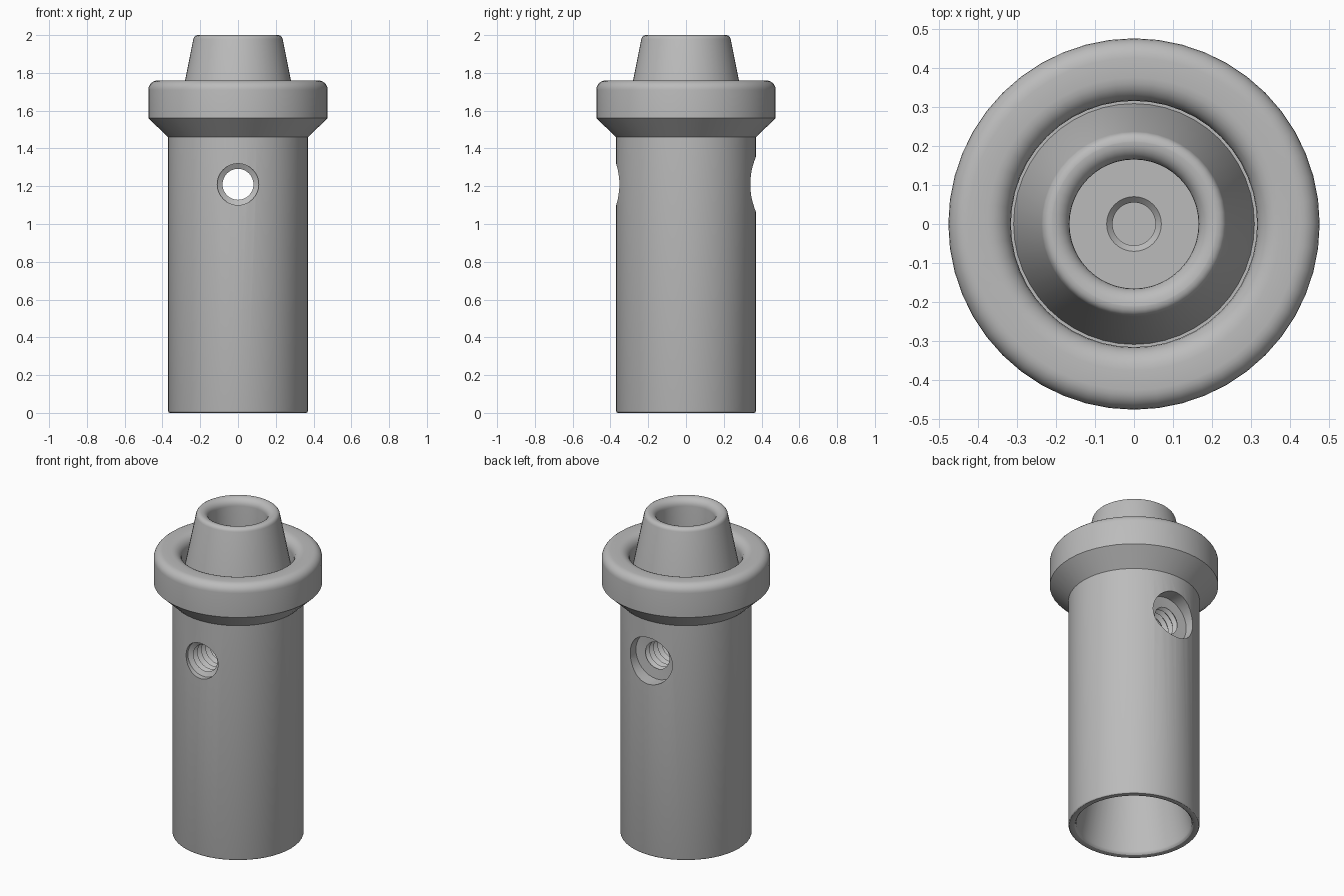
import bpy, bmesh
from math import pi, sin, cos, radians
from mathutils import Matrix

if "Cube" in bpy.data.objects:
    bpy.data.objects.remove(bpy.data.objects["Cube"], do_unlink=True)

metal = bpy.data.materials.new("grey_metal")
metal.use_nodes = True
grey = (0.5, 0.5, 0.5, 1)
metal.diffuse_color = grey
metal.node_tree.nodes["Principled BSDF"].inputs["Base Color"].default_value = grey


def arc(cx, cz, r, start, end, steps=6):
    """Points of a rounded corner in the profile plane, angles in degrees."""
    angles = [radians(start + (end - start) * i / steps) for i in range(steps + 1)]
    return [(cx + r * cos(a), cz + r * sin(a)) for a in angles]


def lathe(name, profile, segments):
    """Closed solid turned about z; the profile ends lie on the axis."""
    bm = bmesh.new()
    verts = [bm.verts.new((r, 0, z)) for r, z in profile]
    edges = [bm.edges.new(pair) for pair in zip(verts, verts[1:])]
    bmesh.ops.spin(bm, geom=verts + edges, cent=(0, 0, 0), axis=(0, 0, 1),
                   angle=2 * pi, steps=segments)
    bmesh.ops.remove_doubles(bm, verts=bm.verts, dist=0.0001)
    bmesh.ops.recalc_face_normals(bm, faces=bm.faces)
    mesh = bpy.data.meshes.new(name)
    bm.to_mesh(mesh)
    bm.free()
    obj = bpy.data.objects.new(name, mesh)
    bpy.context.collection.objects.link(obj)
    mesh.materials.append(metal)
    return obj


# Turned body: tapered socket, barrel, flange, groove, nozzle and nozzle bore
profile = [(0, 0.9), (0.15, 0.9), (0.325, 0.04)]
profile += arc(0.345, 0.02, 0.02, 180, 270, 3)
profile += arc(0.36, 0.01, 0.01, 270, 360, 3)
profile += [(0.37, 1.46), (0.475, 1.56)]
profile += arc(0.425, 1.71, 0.05, 0, 90)
profile += arc(0.375, 1.70, 0.06, 90, 180)
profile += [(0.315, 1.62), (0.308, 1.62)]
profile += arc(0.212, 1.975, 0.025, 11, 90, 4)
profile += arc(0.21, 1.955, 0.045, 90, 180)
profile += [(0.165, 1.6), (0.07, 1.6), (0.055, 1.585), (0.055, 1.45), (0, 1.45)]
body = lathe("turned_body", profile, 48)

# Threaded cross bore with a shallow front recess and a deeper back counterbore
bore = [(0, -0.5), (0.11, -0.5), (0.11, -0.335)]
pitch, start, turns = 0.04, -0.32, 15
for i in range(turns):
    y = start + i * pitch
    bore += [(0.082, y), (0.102, y + pitch / 2)]
bore += [(0.082, start + turns * pitch), (0.145, 0.285), (0.145, 0.5), (0, 0.5)]
cutter = lathe("cross_bore_cutter", bore, 32)
cutter.data.transform(Matrix.Translation((0, 0, 1.21)) @ Matrix.Rotation(-pi / 2, 4, "X"))
cutter.hide_render = True

cut = body.modifiers.new("cross_bore", "BOOLEAN")
cut.operation = "DIFFERENCE"
cut.solver = "EXACT"
cut.object = cutter
bpy.ops.object.select_all(action="DESELECT")
body.select_set(True)
bpy.context.view_layer.objects.active = body
bpy.ops.object.modifier_apply(modifier=cut.name)
bpy.data.objects.remove(cutter, do_unlink=True)
bpy.ops.object.shade_smooth_by_angle(angle=radians(30))
